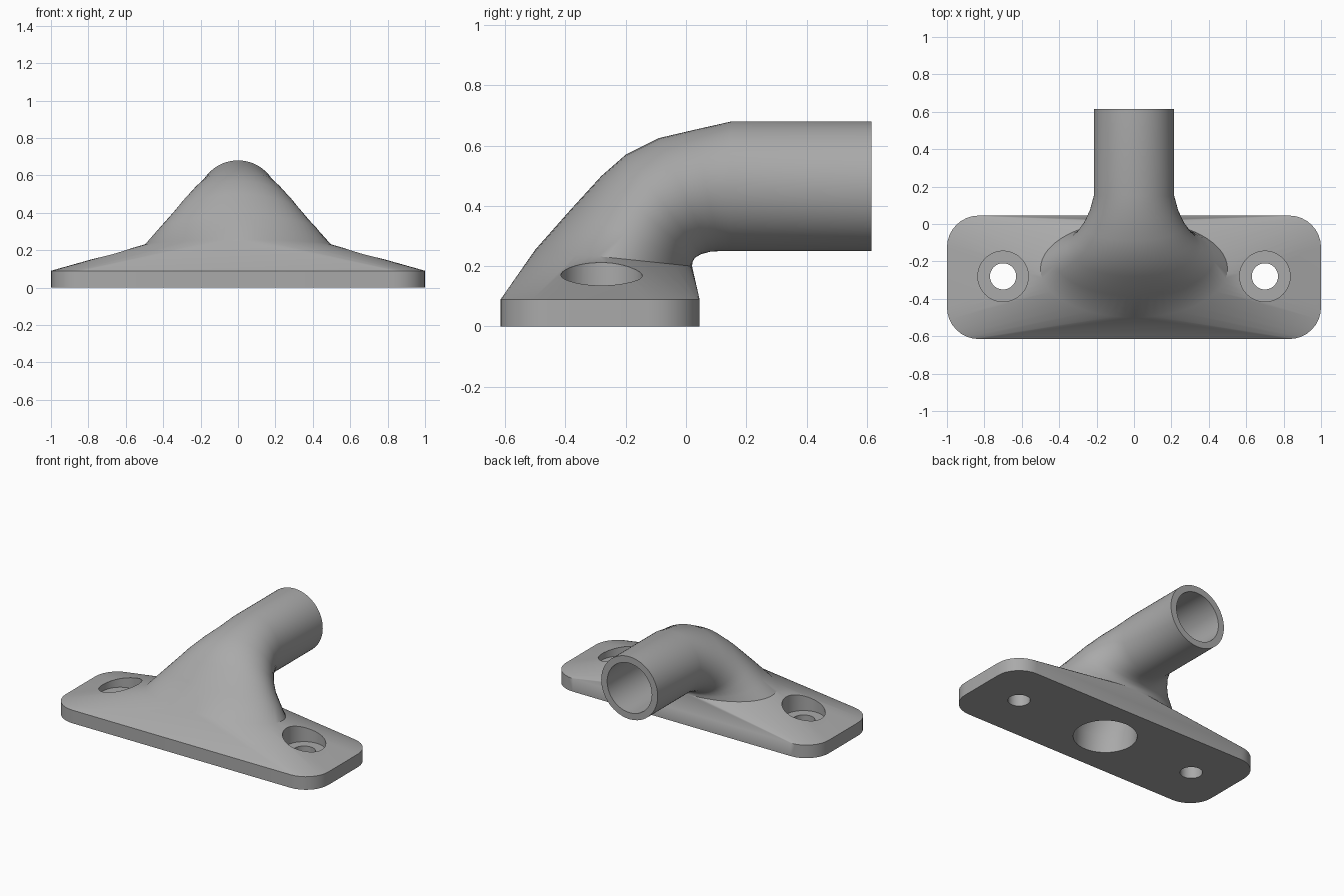
import bpy, bmesh, math
from mathutils import Vector

cube = bpy.data.objects.get("Cube")
if cube:
    bpy.data.objects.remove(cube, do_unlink=True)

SEG = 64
MID_Y = -0.285      # centre line of the base plate
BOLT_X = 0.7

metal = bpy.data.materials.new("grey_metal")
metal.use_nodes = True
GREY = (0.4, 0.4, 0.4, 1)
metal.diffuse_color = GREY
metal.node_tree.nodes["Principled BSDF"].inputs["Base Color"].default_value = GREY


def make_object(name, bm):
    bmesh.ops.recalc_face_normals(bm, faces=bm.faces)
    mesh = bpy.data.meshes.new(name)
    bm.to_mesh(mesh)
    bm.free()
    mesh.materials.append(metal)
    ob = bpy.data.objects.new(name, mesh)
    bpy.context.collection.objects.link(ob)
    return ob


def ring(bm, front, back, half_width):
    """Ellipse through a front and a back (y, z) point."""
    f, b = Vector((0, *front)), Vector((0, *back))
    mid, arm = (f + b) / 2, (b - f) / 2
    angles = [math.tau * i / SEG for i in range(SEG)]
    return [bm.verts.new(mid + arm * math.sin(a) + Vector((half_width * math.cos(a), 0, 0)))
            for a in angles]


def plate_outline(bm, z, radius=0.17):
    """Rounded rectangle of the base plate."""
    verts = []
    for corner, (sx, sy) in enumerate([(1, 1), (-1, 1), (-1, -1), (1, -1)]):
        cx, cy = sx * (1 - radius), MID_Y + sy * (0.33 - radius)
        for i in range(9):
            a = math.pi / 2 * (corner + i / 8)
            verts.append(bm.verts.new((cx + radius * math.cos(a), cy + radius * math.sin(a), z)))
    return verts


def loft(bm, rings):
    for low, high in zip(rings, rings[1:]):
        for i in range(SEG):
            j = (i + 1) % SEG
            bm.faces.new((low[i], low[j], high[j], high[i]))


# Flange body: plate flaring up to the foot of the elbow
bm = bmesh.new()
hull_verts = plate_outline(bm, 0) + plate_outline(bm, 0.09)
foot = ring(bm, (-0.5, 0.255), (0.02, 0.2), 0.5)
bmesh.ops.convex_hull(bm, input=hull_verts + foot)
foot_set = set(foot)
lid = [f for f in bm.faces if all(v in foot_set for v in f.verts)]
bmesh.ops.delete(bm, geom=lid, context="FACES_ONLY")
lid_edges = [e for e in bm.edges if not e.link_faces]
bmesh.ops.delete(bm, geom=lid_edges, context="EDGES")

# Elbow and outlet pipe, continued from the foot
sections = [
    ((-0.385, 0.385), (0.022, 0.215), 0.43),
    ((-0.28, 0.5), (0.03, 0.228), 0.36),
    ((-0.2, 0.57), (0.05, 0.24), 0.315),
    ((-0.09, 0.625), (0.08, 0.248), 0.27),
    ((0.03, 0.653), (0.11, 0.25), 0.237),
    ((0.15, 0.68), (0.15, 0.25), 0.215),
    ((0.615, 0.68), (0.615, 0.25), 0.215),
]
rings = [foot] + [ring(bm, *s) for s in sections]
loft(bm, rings)
bm.faces.new(rings[-1])
body = make_object("pipe_flange", bm)

# Bore running from the underside to the outlet
bm = bmesh.new()
bore_sections = [
    ((-0.485, -0.1), (-0.085, -0.1), 0.2),
    ((-0.47, 0.12), (-0.075, 0.12), 0.2),
    ((-0.38, 0.3), (-0.06, 0.2), 0.19),
    ((-0.24, 0.47), (-0.02, 0.26), 0.18),
    ((-0.08, 0.575), (0.05, 0.29), 0.172),
    ((0.15, 0.635), (0.15, 0.295), 0.17),
    ((0.8, 0.635), (0.8, 0.295), 0.17),
]
rings = [ring(bm, *s) for s in bore_sections]
loft(bm, rings)
bm.faces.new(rings[0])
bm.faces.new(rings[-1])
cutters = [make_object("bore_cutter", bm)]


# Bolt holes with flat counterbores
def cylinder(name, x, radius, z0, z1):
    bm = bmesh.new()
    rings = [ring(bm, (-0.28 - radius, z), (-0.28 + radius, z), radius) for z in (z0, z1)]
    loft(bm, rings)
    for r in rings:
        bm.faces.new(r)
    bmesh.ops.translate(bm, verts=bm.verts, vec=(x, 0, 0))
    return make_object(name, bm)


for side, label in ((1, "left"), (-1, "right")):
    cutters.append(cylinder(label + "_bolt_cutter", side * BOLT_X, 0.07, -0.1, 0.4))
    cutters.append(cylinder(label + "_counterbore_cutter", side * BOLT_X, 0.135, 0.092, 0.5))

for cutter in cutters:
    cutter.hide_render = True
    mod = body.modifiers.new(cutter.name, "BOOLEAN")
    mod.operation = "DIFFERENCE"
    mod.solver = "EXACT"
    mod.object = cutter

# Bake the cuts, then drop the cutters
bpy.context.view_layer.update()
graph = bpy.context.evaluated_depsgraph_get()
cut_mesh = bpy.data.meshes.new_from_object(body.evaluated_get(graph))
body.modifiers.clear()
body.data = cut_mesh
for cutter in cutters:
    bpy.data.objects.remove(cutter, do_unlink=True)

# Smooth shading with crisp rims
for ob in bpy.context.selected_objects:
    ob.select_set(False)
body.select_set(True)
bpy.context.view_layer.objects.active = body
bpy.ops.object.shade_smooth_by_angle(angle=math.radians(32))
